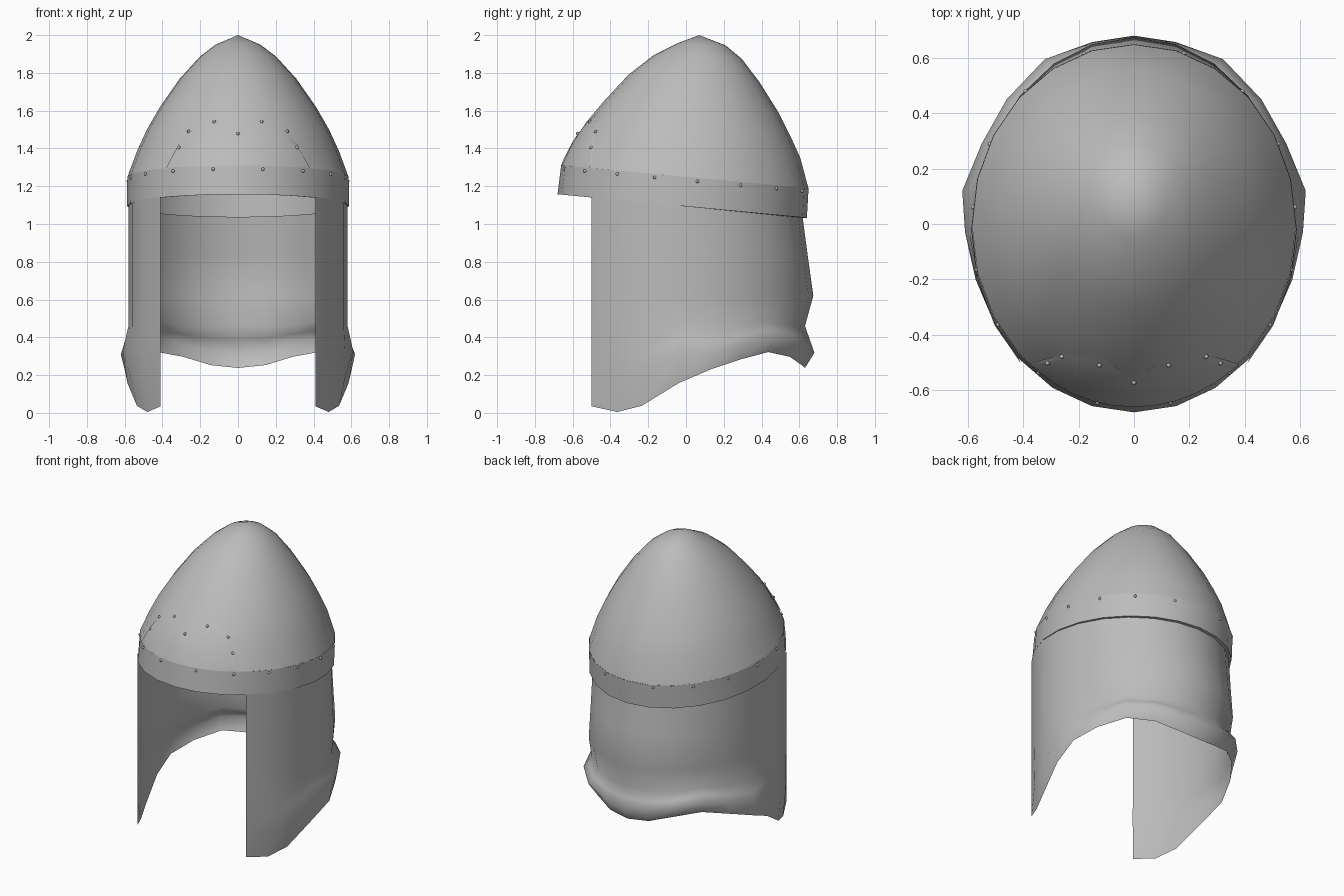
import bpy, bmesh, math
from mathutils import Vector, Matrix

if "Cube" in bpy.data.objects:
    bpy.data.objects.remove(bpy.data.objects["Cube"])

steel = bpy.data.materials.new("steel grey")
steel.diffuse_color = (0.5, 0.5, 0.5, 1)
steel.use_nodes = True
steel.node_tree.nodes["Principled BSDF"].inputs["Base Color"].default_value = steel.diffuse_color
SEG = 24


def finish(name, bm, angle=40):
    me = bpy.data.meshes.new(name)
    bm.to_mesh(me)
    bm.free()
    me.materials.append(steel)
    ob = bpy.data.objects.new(name, me)
    bpy.context.collection.objects.link(ob)
    bpy.context.view_layer.objects.active = ob
    ob.select_set(True)
    bpy.ops.object.shade_smooth_by_angle(angle=math.radians(angle))
    ob.select_set(False)
    return ob


def loft(name, rows, closed, angle=40):
    """Skin rows of points, listed bottom to top, counter-clockwise from above."""
    bm = bmesh.new()
    vs = [[bm.verts.new(p) for p in r] for r in rows]
    n = len(rows[0])
    for a, b in zip(vs, vs[1:]):
        for i in range(n if closed else n - 1):
            j = (i + 1) % n
            bm.faces.new((a[i], a[j], b[j], b[i]))
    bmesh.ops.remove_doubles(bm, verts=bm.verts, dist=0.0005)
    return finish(name, bm, angle)


def ring(row, deg, grow=0.0):
    """Point on a tilted oval ring; 0 degrees is the front."""
    z, hw, yf, yb, tilt = row
    t = math.radians(deg)
    return Vector(((hw + grow) * math.sin(t),
                   (yf + yb) / 2 - ((yb - yf) / 2 + grow) * math.cos(t),
                   z + tilt * math.cos(t)))


# Dome: height, half width, front y, back y, tilt
DOME = [(1.25, .585, -.66, .648, .06), (1.39, .533, -.60, .605, .04),
        (1.5, .482, -.527, .555, .04), (1.62, .413, -.435, .49, .03),
        (1.77, .308, -.305, .39, .02), (1.885, .203, -.17, .295, .01),
        (1.95, .118, -.05, .21, .005), (2, 0, .07, .07, 0)]
angles = [i * 360 / SEG for i in range(SEG)]
loft("dome", [[ring(r, a) for a in angles] for r in DOME], True)


def dome_point(deg, s, grow):
    i = min(int(s), len(DOME) - 2)
    return ring(DOME[i], deg, grow).lerp(ring(DOME[i + 1], deg, grow), s - i)


# Brow plate with two arches, fading into the dome at its edge
ARCH = [(0, 1.6), (7.5, 2.05), (15, 2.3), (22.5, 2.1), (30, 1.8), (36, 1.0), (40, .1)]
arch = [(-a, s) for a, s in ARCH[:0:-1]] + ARCH
brow = [[dome_point(a, s * k / 6, .004 if 0 < k < 6 else .001) for a, s in arch]
        for k in range(7)]
loft("brow_plate", brow, False, 180)

# Rim band with a small inward lip underneath
BAND = [(1.095, .575, -.66, .618, .0625), (1.095, .588, -.68, .64, .0625),
        (1.25, .586, -.661, .649, .06)]
loft("rim_band", [[ring(r, a) for a in angles] for r in BAND], True, 30)

# Neck and cheek guard, one side: angle, flare x, flare y, hem x, hem y, hem z
GUARD = [(45, .41, -.5, .41, -.5, .035), (60, .505, -.355, .48, -.365, .005),
         (75, .572, -.2, .535, -.235, .037), (90, .61, -.03, .585, -.04, .157),
         (105, .62, .12, .60, .13, .23), (120, .55, .29, .535, .285, .282),
         (135, .46, .45, .425, .435, .322), (150, .322, .595, .29, .55, .297),
         (165, .15, .657, .145, .612, .253), (180, 0, .68, 0, .63, .238)]
rows = [[] for _ in range(7)]
for a, fx, fy, hx, hy, hz in GUARD:
    back = max(0, -math.cos(math.radians(a)))

    def wall(z, bulge):
        p = ring((z, .58, -.695, .617, 0), a)
        return Vector((p.x, p.y + bulge * back, z))
    top = 1.1 + .0625 * math.cos(math.radians(a))
    flare_z = hz + (.08 if back > .1 else .17)
    low = wall(max(.46, flare_z + .08), .013)
    flare = Vector((fx, fy, flare_z))
    column = [Vector((hx, hy, hz)), flare, flare.lerp(low, .5), low,
              wall(.62, .057), wall(.85, .025), wall(top, 0)]
    for p in column[3:]:
        if a == 45:
            p.x, p.y = .41, -.5
    for r, p in zip(rows, column):
        r.append(p)
for i, r in enumerate(rows):
    mirrored = [Vector((-p.x, p.y, p.z)) for p in r[-2::-1]]
    rows[i] = r + mirrored
loft("neck_guard", rows, False, 180)

# Rivets on the brow plate and around the band
spots = [dome_point(0, 1.45, .006)]
for side in (-1, 1):
    for a, s in ((15, 2.03), (31, 1.6), (35, .85)):
        spots.append(dome_point(side * a, s, .004))
    for a in (13, 36, 57, 76, 96, 117, 138, 162):
        spots.append(ring((1.232, .584, -.661, .646, .06), side * a))
bm = bmesh.new()
for p in spots:
    bmesh.ops.create_uvsphere(bm, u_segments=8, v_segments=5, radius=.009,
                              matrix=Matrix.Translation(p))
finish("rivets", bm, 60)
